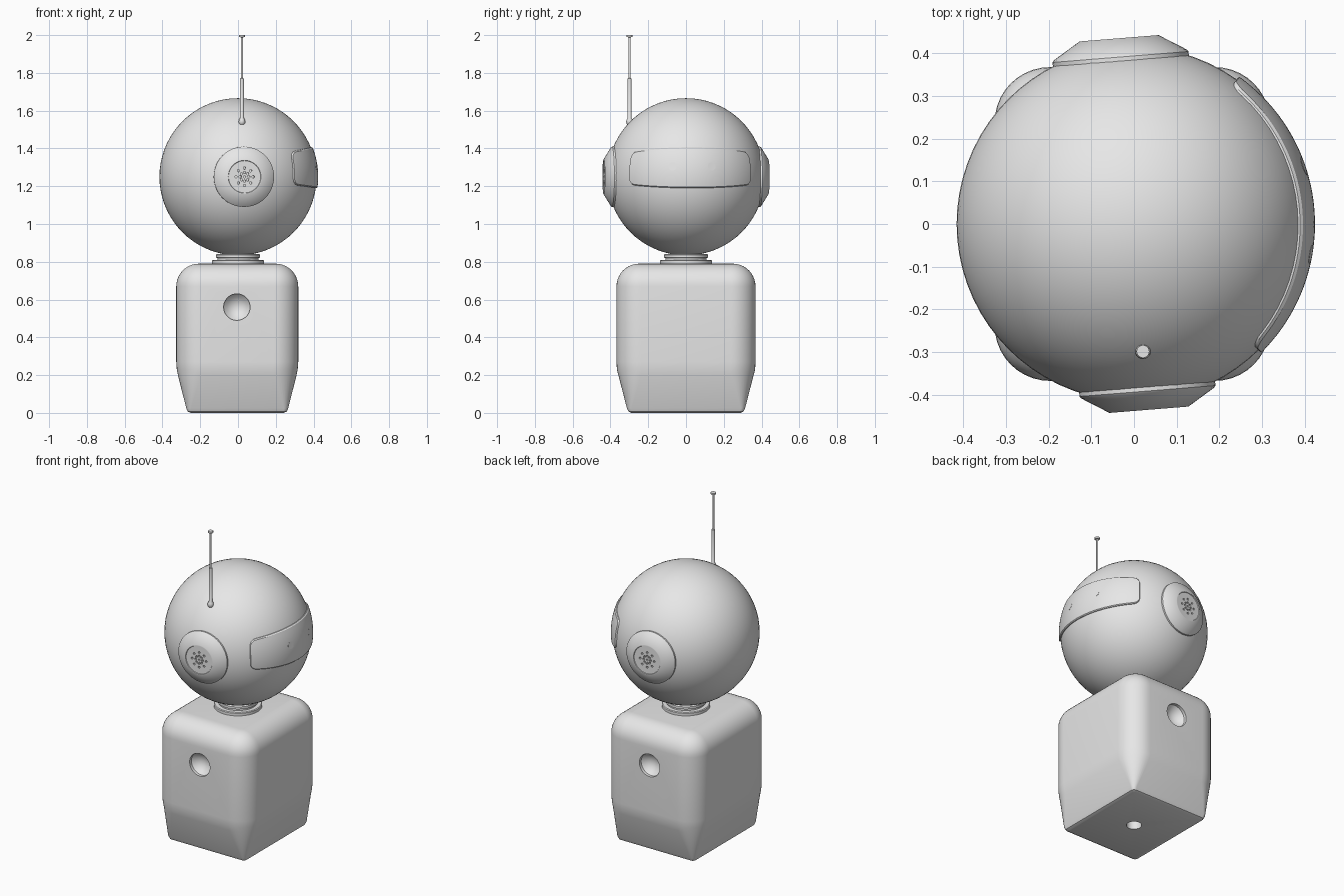
import bpy, bmesh
from math import sin, cos, pi, radians, sqrt
from mathutils import Matrix, Vector

cube = bpy.data.objects.get("Cube")
if cube:
    bpy.data.objects.remove(cube, do_unlink=True)

grey = bpy.data.materials.new("light grey")
grey.use_nodes = True
grey.diffuse_color = (0.8, 0.8, 0.8, 1)
grey.node_tree.nodes["Principled BSDF"].inputs["Base Color"].default_value = (0.8, 0.8, 0.8, 1)

HEAD = Vector((0, 0, 1.25))
TURN = radians(4.6)  # the head is turned slightly on the neck


def finish(name, bm, matrix=Matrix()):
    bmesh.ops.recalc_face_normals(bm, faces=bm.faces[:])
    bm.transform(matrix)
    mesh = bpy.data.meshes.new(name)
    bm.to_mesh(mesh)
    bm.free()
    mesh.materials.append(grey)
    obj = bpy.data.objects.new(name, mesh)
    bpy.context.collection.objects.link(obj)
    return obj


def add_loft(bm, rings):
    """Skin closed rings of points and cap both ends."""
    rows = [[bm.verts.new(p) for p in ring] for ring in rings]
    n = len(rows[0])
    for a, b in zip(rows, rows[1:]):
        for i in range(n):
            j = (i + 1) % n
            bm.faces.new((a[i], a[j], b[j], b[i]))
    bm.faces.new(rows[0][::-1])
    bm.faces.new(rows[-1])


def circle(r, h, n, cx=0, cy=0):
    return [(cx + r * cos(2 * pi * i / n), cy + r * sin(2 * pi * i / n), h) for i in range(n)]


def lathe(name, profile, matrix=Matrix(), n=48):
    bm = bmesh.new()
    add_loft(bm, [circle(r, h, n) for r, h in profile])
    return finish(name, bm, matrix)


def aim(direction, origin):
    """Matrix that points local z along a direction."""
    turn = Vector(direction).to_track_quat('Z', 'Y').to_matrix().to_4x4()
    return Matrix.Translation(origin) @ turn


def smooth(obj, angle=35):
    bpy.ops.object.select_all(action='DESELECT')
    obj.select_set(True)
    bpy.context.view_layer.objects.active = obj
    bpy.ops.object.shade_smooth_by_angle(angle=radians(angle))


def cut(obj, cutter):
    cutter.hide_render = True
    bpy.context.view_layer.objects.active = obj
    mod = obj.modifiers.new("cut", 'BOOLEAN')
    mod.operation = 'DIFFERENCE'
    mod.solver = 'EXACT'
    mod.object = cutter
    bpy.ops.object.modifier_apply(modifier=mod.name)
    bpy.data.objects.remove(cutter, do_unlink=True)


def rounded_rect(hx, hy, r, z, steps=10):
    points = []
    for k, (sx, sy) in enumerate(((1, 1), (-1, 1), (-1, -1), (1, -1))):
        for s in range(steps + 1):
            a = (k + s / steps) * pi / 2
            points.append((sx * (hx - r) + r * cos(a) - 0.004,
                           sy * (hy - r) + r * sin(a), z))
    return points


# Body: tapered foot, straight walls, rounded shoulders
sections = [(0.245, 0.29, 0.012, 0), (0.262, 0.304, 0.02, 0.007),
            (0.27, 0.313, 0.025, 0.025), (0.314, 0.358, 0.12, 0.2),
            (0.32, 0.366, 0.13, 0.23), (0.323, 0.368, 0.13, 0.27)]
for s in range(11):
    a = s / 10 * pi / 2
    inset = 0.12 * (1 - cos(a))
    sections.append((0.323 - inset, 0.368 - inset, 0.13 - inset, 0.67 + 0.12 * sin(a)))
bm = bmesh.new()
add_loft(bm, [rounded_rect(*s) for s in sections])
body = finish("body", bm)

# Dished sockets front and back, and a mounting hole underneath
socket = [(0.01, -0.056), (0.03, -0.051), (0.052, -0.038), (0.07, -0.018), (0.07, 0.03)]
for side in (-1, 1):
    cut(body, lathe("socket_cutter", socket, aim((0, side, 0), (-0.006, side * 0.368, 0.56))))
cut(body, lathe("hole_cutter", [(0.043, -0.05), (0.043, 0.15)]))
smooth(body, 30)

# Neck: stacked discs
smooth(lathe("neck", [(0.137, 0.78), (0.137, 0.806), (0.132, 0.81), (0.108, 0.81),
                      (0.108, 0.82), (0.117, 0.822), (0.117, 0.837), (0.112, 0.842),
                      (0.085, 0.842), (0.085, 0.87)]))

# Head
bm = bmesh.new()
bmesh.ops.create_uvsphere(bm, u_segments=72, v_segments=36, radius=0.416)
smooth(finish("head", bm, Matrix.Translation(HEAD)))

# Ears: conical speakers with a perforated cap
ear_profile = [(0.16, 0.34), (0.16, 0.393), (0.156, 0.398), (0.093, 0.437),
               (0.087, 0.437), (0.085, 0.434)]
for name, side in (("right_ear", -1), ("left_ear", 1)):
    place = aim((-side * sin(TURN), side * cos(TURN), 0), HEAD)
    ear = lathe(name, ear_profile, place)
    bm = bmesh.new()
    spots = [(0, 0)] + [(r, k * pi / 4) for r in (0.023, 0.046) for k in range(8)]
    for r, a in spots:
        add_loft(bm, [circle(0.0065, h, 10, r * cos(a), r * sin(a)) for h in (0.42, 0.45)])
    cut(ear, finish("grille_cutter", bm, place))
    smooth(ear)

# Visor: a thin raised band wrapped on the head, with rounded corners
HALF, CORNER, STEPS = radians(50), 0.035, 12
angles = [-HALF + HALF * i / 20 for i in range(41)]
angles += [s * (HALF - CORNER / 0.42 * f) for s in (-1, 1) for f in (0.05, 0.15, 0.3, 0.7)]
rings = []
for a in sorted(angles):
    end = min((HALF - abs(a)) * 0.42, CORNER)
    inset = CORNER - sqrt(max(0, CORNER ** 2 - (CORNER - end) ** 2))
    t = (a / HALF) ** 2
    top = 0.157 - 0.025 * t - inset
    low = -0.06 + 0.018 * t + inset
    heights = [low] + [low + 0.005 + (top - low - 0.01) * i / STEPS for i in range(STEPS + 1)] + [top]
    ring = []
    for i, z in enumerate(heights):
        rim = i in (0, len(heights) - 1) or end < 0.001
        ring.append((0.42 if rim else 0.4245, z))
    ring += [(0.4, z) for z in reversed(heights)]
    rings.append([(sqrt(R * R - z * z) * cos(a + TURN),
                   sqrt(R * R - z * z) * sin(a + TURN), z) for R, z in ring])
bm = bmesh.new()
add_loft(bm, rings)
smooth(finish("visor", bm, Matrix.Translation(HEAD)), 30)

# Eyes: nearly flush discs on the visor
for name, side in (("right_eye", -1), ("left_eye", 1)):
    a = TURN + side * radians(14.3)
    smooth(lathe(name, [(0.022, 0.41), (0.022, 0.4247)],
                 aim((cos(a), sin(a), 0.13), HEAD), 24))

# Antenna: rounded base, thick tube, thin rod and tip
smooth(lathe("antenna", [(0.006, 1.522), (0.014, 1.528), (0.018, 1.54), (0.016, 1.552),
                         (0.01, 1.562), (0.01, 1.77), (0.006, 1.772), (0.006, 1.988),
                         (0.015, 1.99), (0.015, 2.0)],
             Matrix.Translation((0.021, -0.299, 0)), 20))
